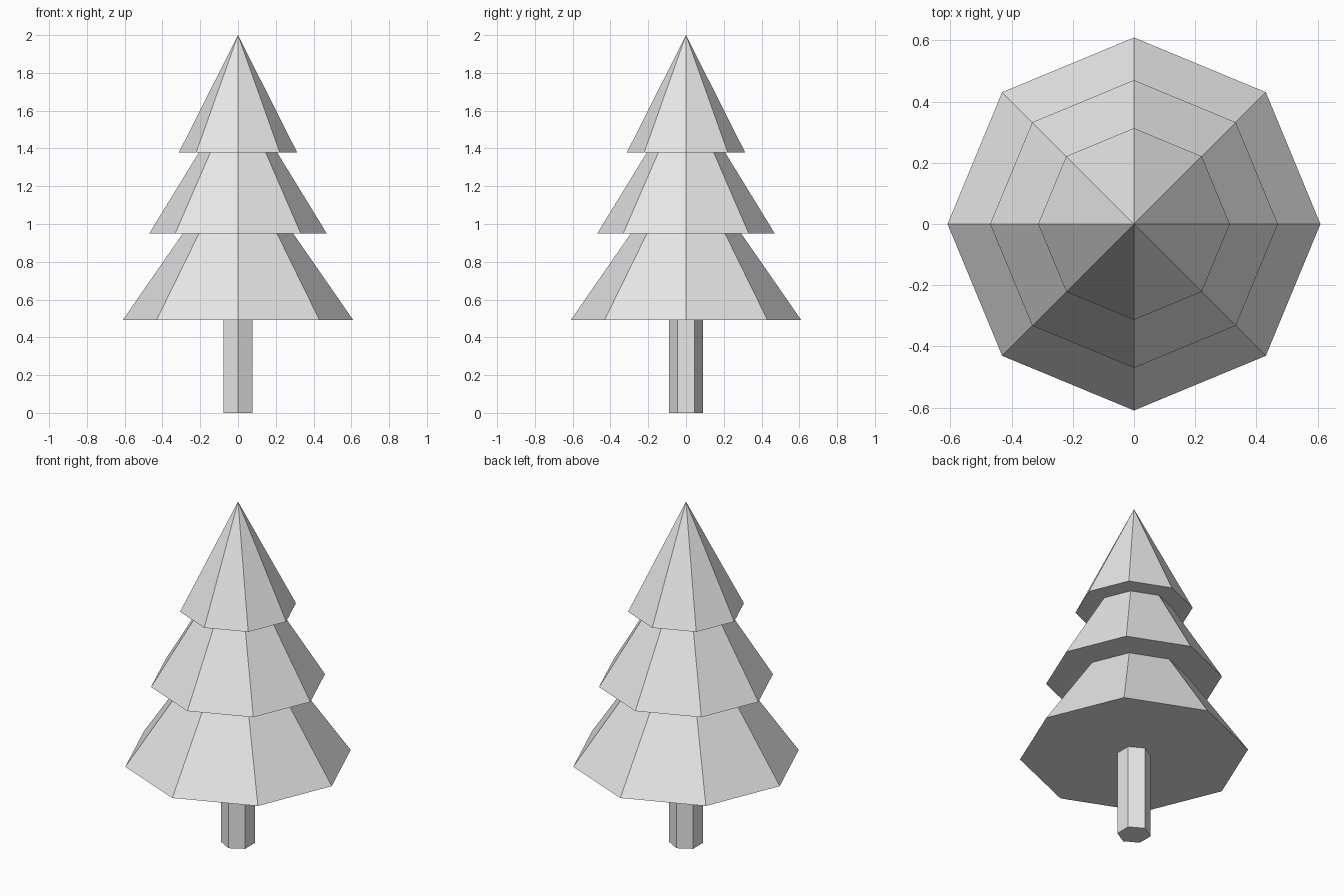
import bpy
import bmesh
from math import cos, sin, pi, tau

cube = bpy.data.objects.get("Cube")
if cube:
    bpy.data.objects.remove(cube, do_unlink=True)

# One plain grey for the whole tree
GREY = (0.8, 0.8, 0.8, 1.0)
grey = bpy.data.materials.new("light_grey")
grey.use_nodes = True
grey.diffuse_color = GREY
grey.node_tree.nodes["Principled BSDF"].inputs["Base Color"].default_value = GREY


def tapered(name, sides, z0, r0, z1, r1):
    """Closed, flat-shaded frustum with a corner on +y; r1 = 0 gives a point."""
    bm = bmesh.new()

    def ring(r, z):
        angles = [pi / 2 + tau * i / sides for i in range(sides)]
        return [bm.verts.new((r * cos(a), r * sin(a), z)) for a in angles]

    low = ring(r0, z0)
    high = ring(r1, z1) if r1 else [bm.verts.new((0, 0, z1))]
    bm.faces.new(low[::-1])
    if r1:
        bm.faces.new(high)
    for i in range(sides):
        j = (i + 1) % sides
        top = [high[j], high[i]] if r1 else high
        bm.faces.new([low[i], low[j]] + top)
    mesh = bpy.data.meshes.new(name)
    bm.to_mesh(mesh)
    bm.free()
    mesh.materials.append(grey)
    obj = bpy.data.objects.new(name, mesh)
    bpy.context.collection.objects.link(obj)
    return obj


# Six-sided trunk, tucked slightly into the foliage
tapered("trunk", 6, 0, 0.09, 0.52, 0.09)

# Eight-sided foliage tiers, each rising just inside the one above
tapered("lower_foliage", 8, 0.493, 0.609, 0.98, 0.271)
tapered("middle_foliage", 8, 0.95, 0.47, 1.41, 0.188)
tapered("top_foliage", 8, 1.379, 0.313, 2.0, 0)
